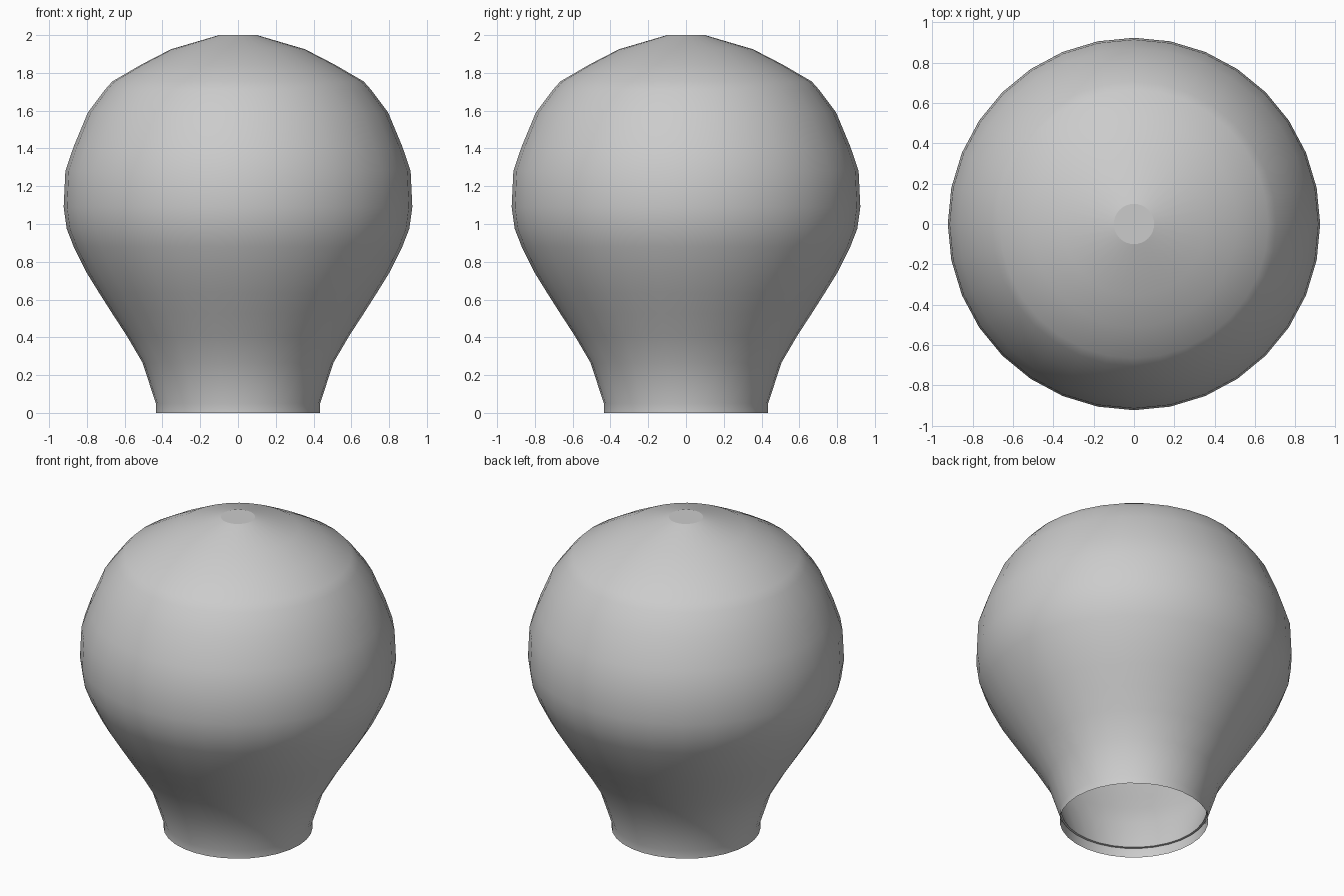
import bpy, math

if "Cube" in bpy.data.objects:
    bpy.data.objects.remove(bpy.data.objects["Cube"])

SIDES = 32
WALL = 0.012

# Outer profile (radius, height) from rim to crown
outer = [(0.435, 0.0), (0.435, 0.05), (0.505, 0.265), (0.59, 0.41), (0.665, 0.525),
         (0.735, 0.635), (0.80, 0.74), (0.87, 0.88), (0.907, 0.975), (0.923, 1.09),
         (0.914, 1.28), (0.87, 1.41), (0.795, 1.59), (0.705, 1.71), (0.665, 1.755),
         (0.51, 1.845), (0.355, 1.925), (0.10, 2.0)]


def offset(i):
    """Shift a profile point inward along its normal."""
    a, b = outer[max(i - 1, 0)], outer[min(i + 1, len(outer) - 1)]
    dr, dz = b[0] - a[0], b[1] - a[1]
    d = math.hypot(dr, dz)
    r, z = outer[i]
    return (r - WALL * dz / d, z + WALL * dr / d)


def lathe(name, profile, flip=False):
    verts = [(r * math.cos(math.tau * k / SIDES), r * math.sin(math.tau * k / SIDES), z)
             for r, z in profile for k in range(SIDES)]
    faces = []
    for i in range(len(profile) - 1):
        for k in range(SIDES):
            n = (k + 1) % SIDES
            faces.append((i * SIDES + k, i * SIDES + n, (i + 1) * SIDES + n, (i + 1) * SIDES + k))
    faces.append(tuple((len(profile) - 1) * SIDES + k for k in range(SIDES)))
    if flip:
        faces = [f[::-1] for f in faces]
    mesh = bpy.data.meshes.new(name)
    mesh.from_pydata(verts, [], faces)
    ob = bpy.data.objects.new(name, mesh)
    bpy.context.collection.objects.link(ob)
    bpy.ops.object.select_all(action='DESELECT')
    ob.select_set(True)
    bpy.context.view_layer.objects.active = ob
    bpy.ops.object.shade_smooth_by_angle(angle=math.radians(35))
    mesh.polygons[-1].use_smooth = False  # flat crown disc
    return ob


# Outer glass, open at the bottom
lathe("bulb_glass", outer)

# Inner lining, starting at a small step above the rim
inner = [(0.434, 0.06), (0.422, 0.062)] + [offset(i) for i in range(2, len(outer))]
lathe("bulb_lining", inner, flip=True)
